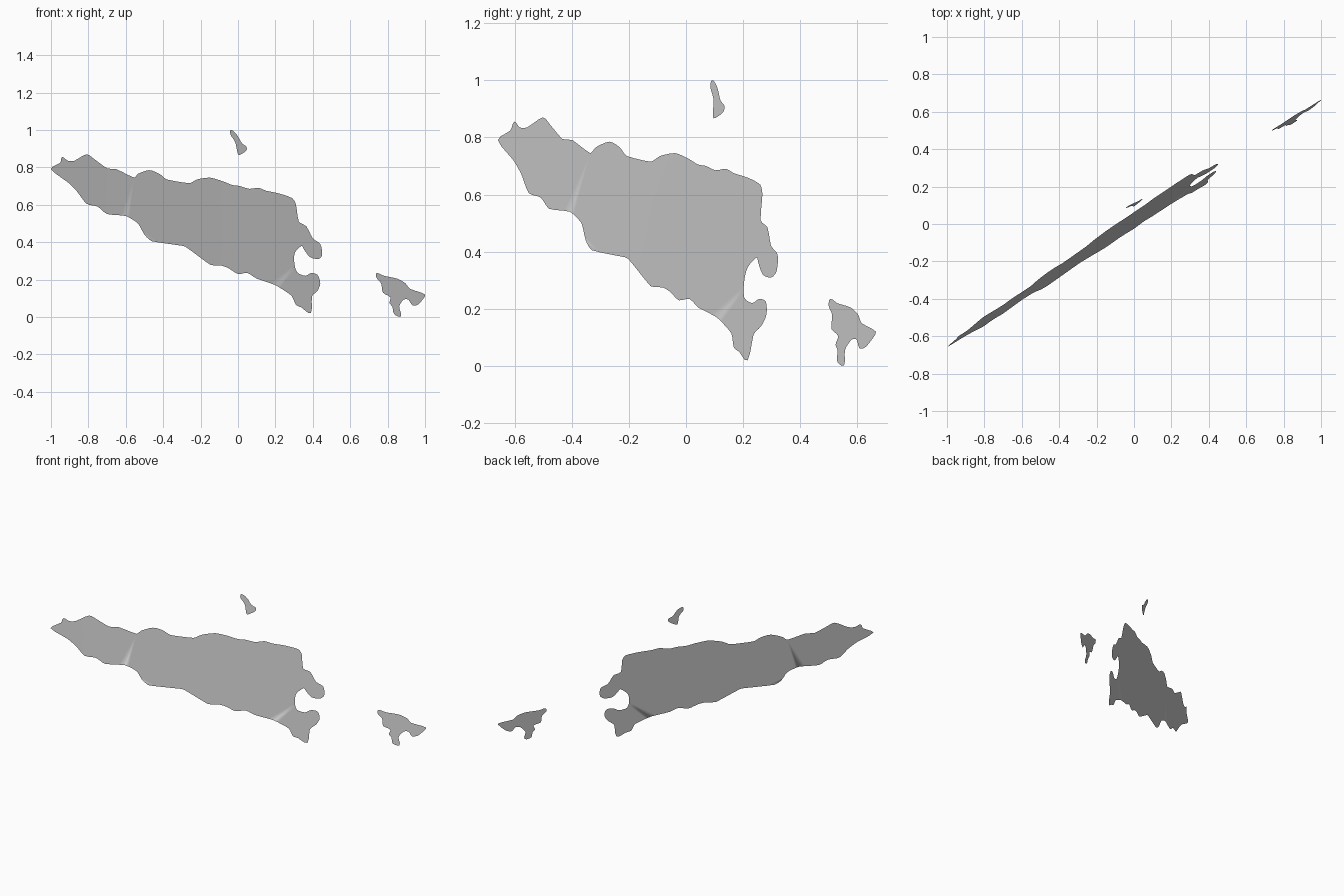
import bpy, bmesh
from mathutils import Vector

# Coastlines as (x, z) points seen from the front
MAIN = [(-1, .79), (-.95, .825), (-.94, .855), (-.91, .835), (-.875, .835), (-.81, .87),
        (-.77, .845), (-.70, .795), (-.65, .79), (-.555, .745), (-.535, .765), (-.475, .785),
        (-.42, .765), (-.38, .735), (-.26, .715), (-.22, .735), (-.15, .745), (-.08, .725),
        (-.03, .705), (.01, .70), (.06, .685), (.11, .69), (.15, .675), (.22, .66),
        (.29, .635), (.31, .60), (.325, .51), (.365, .485), (.40, .42), (.44, .39),
        (.45, .33), (.43, .31), (.385, .32), (.35, .365), (.34, .38), (.305, .345),
        (.30, .30), (.315, .24), (.36, .22), (.39, .235), (.425, .225), (.44, .18),
        (.425, .14), (.395, .11), (.39, .02), (.34, .05), (.31, .065), (.285, .115),
        (.20, .17), (.10, .205), (.05, .235), (0, .23), (-.05, .26), (-.09, .275),
        (-.15, .28), (-.28, .375), (-.33, .385), (-.46, .405), (-.50, .44), (-.535, .50),
        (-.60, .54), (-.70, .55), (-.75, .59), (-.81, .605), (-.86, .67), (-.91, .72)]
NORTH = [(-.04, 1), (-.02, .99), (0, .965), (.02, .93), (.045, .91), (.045, .89),
         (.025, .875), (.003, .867), (-.005, .89), (-.015, .935), (-.04, .975)]
EAST = [(.74, .235), (.78, .22), (.85, .205), (.895, .18), (.92, .15), (1, .12),
        (.985, .09), (.96, .065), (.933, .062), (.91, .093), (.885, .092), (.862, .055),
        (.872, .003), (.835, .015), (.825, .055), (.81, .075), (.815, .105), (.775, .13),
        (.765, .18), (.74, .21)]


def smooth(points, steps=3):
    """Closed Catmull-Rom curve through the points."""
    p, out = [Vector(q) for q in points], []
    n = len(p)
    for i in range(n):
        a, b, c, d = p[i - 1], p[i], p[(i + 1) % n], p[(i + 2) % n]
        m = min((c - b).length, .06)
        t0, t1 = (c - a).normalized() * m * .8, (d - b).normalized() * m * .8
        for k in range(steps):
            t = k / steps
            out.append(b * (2*t**3 - 3*t**2 + 1) + c * (3*t**2 - 2*t**3)
                       + t0 * (t**3 - 2*t**2 + t) + t1 * (t**3 - t**2))
    return out


def sheet_y(x, z):
    """Slanted, very slightly bowed surface shared by all pieces."""
    return .724 * x + .187 * z - .068 - .014 * x * x


def island(name, outline):
    bm = bmesh.new()
    verts = [bm.verts.new((p.x, 0, p.y)) for p in smooth(outline)]
    face = bm.faces.new(verts)
    face.normal_update()
    if face.normal.y > 0:
        face.normal_flip()
    bmesh.ops.triangulate(bm, faces=bm.faces[:])
    # Slice into strips so the sheet can bow
    for i in range(-9, 10):
        geom = bm.verts[:] + bm.edges[:] + bm.faces[:]
        bmesh.ops.bisect_plane(bm, geom=geom, plane_co=(i * .1, 0, 0), plane_no=(1, 0, 0))
    for v in bm.verts:
        v.co.y = sheet_y(v.co.x, v.co.z)
    for f in bm.faces:
        f.smooth = True
    mesh = bpy.data.meshes.new(name)
    bm.to_mesh(mesh)
    bm.free()
    bpy.context.collection.objects.link(bpy.data.objects.new(name, mesh))


island("main_island", MAIN)
island("small_upper_island", NORTH)
island("right_island", EAST)
